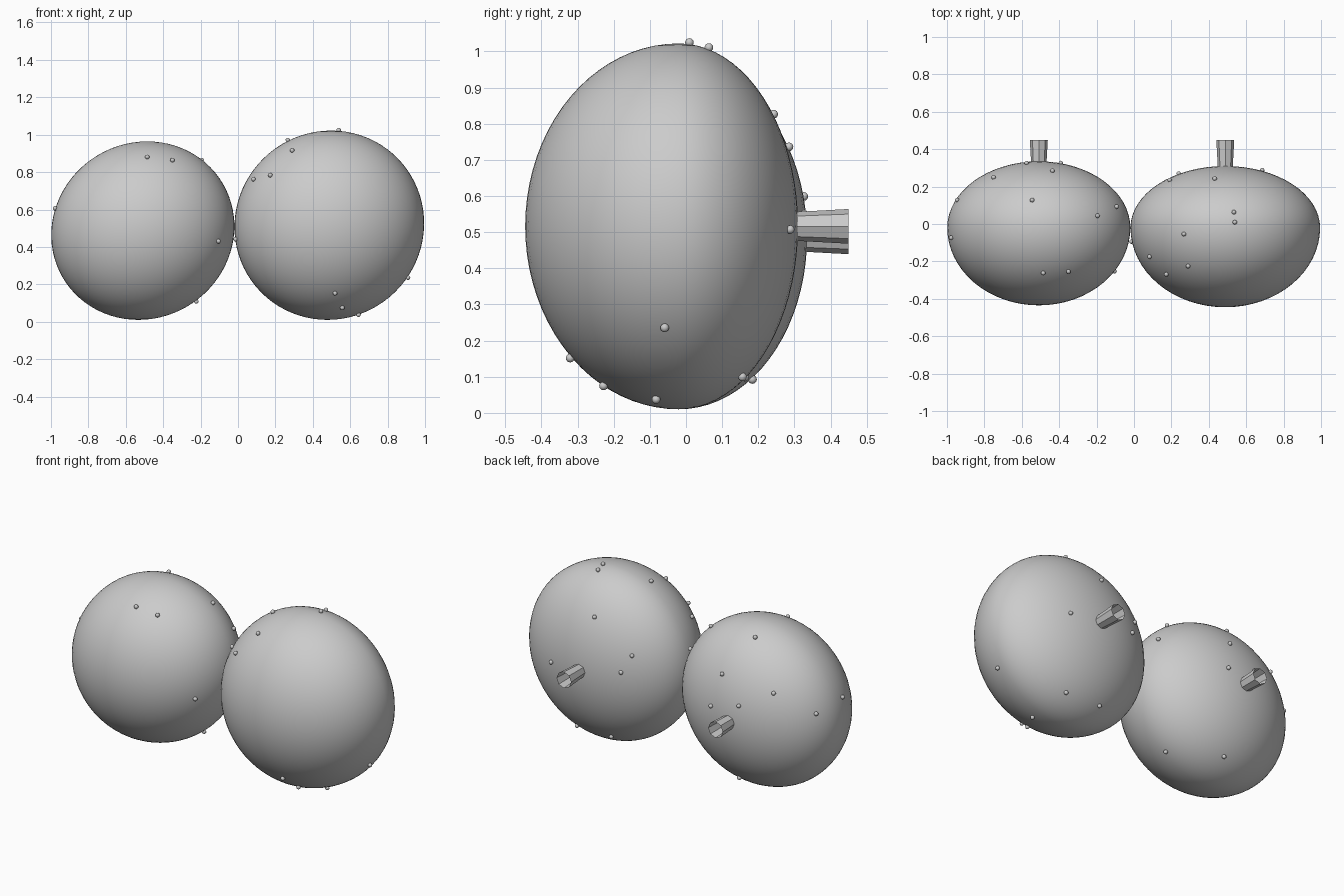
import bpy, math
from mathutils import Vector

if "Cube" in bpy.data.objects:
    bpy.data.objects.remove(bpy.data.objects["Cube"])

grey = bpy.data.materials.new("grey")
grey.diffuse_color = (0.6, 0.6, 0.6, 1)
grey.use_nodes = True
grey.node_tree.nodes["Principled BSDF"].inputs["Base Color"].default_value = grey.diffuse_color

# name: centre, half width, half height, front depth, back depth, sideways lean
BALLS = {
    "left": (Vector((-0.509, -0.02, 0.487)), 0.489, 0.477, 0.415, 0.355, 0.05),
    "right": (Vector((0.488, -0.02, 0.516)), 0.507, 0.506, 0.425, 0.330, 0.02),
}
# bump directions, as approximate points on each ball
BUMPS = {
    "left": [(-.99, -.075, .61), (-.485, -.265, .885), (-.35, -.255, .865),
             (-.19, .045, .87), (-.085, .095, .725), (-.10, -.255, .43),
             (-.22, 0, .105), (-.965, .135, .58), (-.76, .26, .70),
             (-.575, .33, .60), (-.435, .29, .74), (-.39, .33, .55),
             (-.545, .13, .93), (-.48, .18, .10)],
    "right": [(.54, .01, 1.035), (.535, .065, 1.02), (.26, -.055, .985),
              (.285, -.23, .925), (.165, -.275, .79), (.07, -.18, .77),
              (.185, .24, .66), (.23, .28, .56), (.43, .25, .835),
              (.69, .295, .507), (.92, -.06, .228), (.52, -.33, .14),
              (.56, -.235, .06), (.65, -.085, .02), (-.02, -.095, .44),
              (.61, .16, .09), (.37, .175, .07)],
}


def finish(name, smooth=True):
    ob = bpy.context.object
    ob.name = name
    ob.data.materials.append(grey)
    if smooth:
        bpy.ops.object.shade_smooth()
    return ob


for side, (c, w, h, front, back, lean) in BALLS.items():
    # body: sphere with a deep front half and a flatter back half
    bpy.ops.mesh.primitive_uv_sphere_add(segments=64, ring_count=40, radius=1)
    body = finish(side + "_ball")
    for v in body.data.vertices:
        x, y, z = v.co
        v.co = c + Vector((x * w + lean * z * h, y * (back if y > 0 else front), z * h))

    # flared open stem at the back
    y0, y1 = 0.25, 0.45
    bpy.ops.mesh.primitive_cone_add(vertices=8, radius1=0.037, radius2=0.048,
                                    depth=y1 - y0, end_fill_type='NOTHING',
                                    location=(c.x, (y0 + y1) / 2, c.z),
                                    rotation=(-math.pi / 2, 0, 0))
    finish(side + "_stem", smooth=False)

    # small round bumps snapped onto the surface
    for i, p in enumerate(BUMPS[side]):
        d = Vector(p) - c
        depth = back if d.y > 0 else front
        s = Vector(((d.x - lean * d.z) / w, d.y / depth, d.z / h)).length
        pos = c + d / s * 1.012
        bpy.ops.mesh.primitive_uv_sphere_add(segments=12, ring_count=8,
                                             radius=0.012, location=pos)
        finish(f"{side}_bump_{i}")
